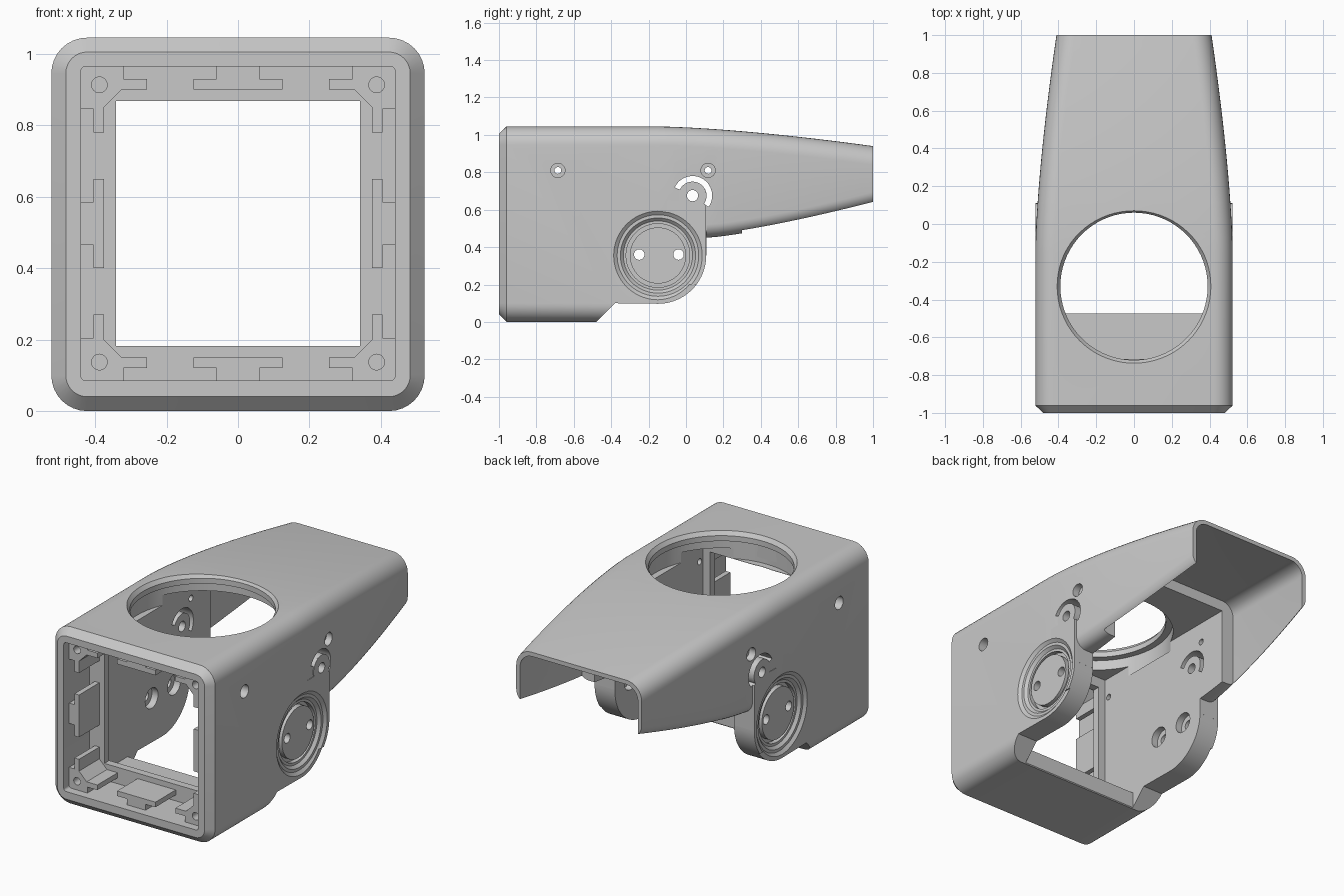
import bpy, bmesh, math

if "Cube" in bpy.data.objects:
    bpy.data.objects.remove(bpy.data.objects["Cube"])

grey = bpy.data.materials.new("plain_grey")
grey.use_nodes = True
COLOUR = (0.58, 0.58, 0.58, 1)
grey.diffuse_color = COLOUR
grey.node_tree.nodes["Principled BSDF"].inputs["Base Color"].default_value = COLOUR

MID = 0.525      # height of the tube axis
HALF = 0.5225    # half width of the housing
INNER = 0.39     # half width between the thick side walls
BACK = 0.108     # rear edge of the ears
THICK = 0.3      # where the thick walls give way to the thin hood
PIVOT = (-0.15, 0.355)
KNOB = (0.035, 0.675)


def loft(name, rings):
    """Closed solid through rings of equal point count."""
    bm = bmesh.new()
    loops = [[bm.verts.new(p) for p in ring] for ring in rings]
    n = len(loops[0])
    for a, b in zip(loops, loops[1:]):
        for i in range(n):
            j = (i + 1) % n
            bm.faces.new((a[i], a[j], b[j], b[i]))
    bm.faces.new(loops[0])
    bm.faces.new(loops[-1])
    bmesh.ops.recalc_face_normals(bm, faces=bm.faces)
    mesh = bpy.data.meshes.new(name)
    bm.to_mesh(mesh)
    bm.free()
    mesh.materials.append(grey)
    ob = bpy.data.objects.new(name, mesh)
    bpy.context.collection.objects.link(ob)
    return ob


def place(p, d, axis):
    return {"x": (d, p[0], p[1]), "y": (p[0], d, p[1]), "z": (p[0], p[1], d)}[axis]


def prism(name, pts, a, b, axis):
    return loft(name, [[place(p, d, axis) for p in pts] for d in (a, b)])


def arc(c, r, a0, a1, n):
    return [(c[0] + r * math.cos(math.radians(a0 + (a1 - a0) * i / n)),
             c[1] + r * math.sin(math.radians(a0 + (a1 - a0) * i / n))) for i in range(n + 1)]


def circle(c, r, n=48):
    return arc(c, r, 0, 360, n)[:-1]


def cone(name, c, r0, r1, a, b, axis):
    return loft(name, [[place(p, d, axis) for p in circle(c, r, 72)] for r, d in ((r0, a), (r1, b))])


def box(name, x, y, z):
    return prism(name, [(x[0], z[0]), (x[1], z[0]), (x[1], z[1]), (x[0], z[1])], y[0], y[1], "y")


def section(y, hw, z0, z1, rt, rb):
    """Rounded rectangle across the housing at depth y."""
    pts = (arc((hw - rt, z1 - rt), rt, 0, 90, 8) + arc((rt - hw, z1 - rt), rt, 90, 180, 8)
           + arc((rb - hw, z0 + rb), rb, 180, 270, 8) + arc((hw - rb, z0 + rb), rb, 270, 360, 8))
    return [(x, y, z) for x, z in pts]


def combine(target, tool, op="DIFFERENCE"):
    mod = target.modifiers.new("cut", "BOOLEAN")
    mod.operation = op
    mod.solver = "EXACT"
    mod.object = tool
    bpy.context.view_layer.objects.active = target
    bpy.ops.object.modifier_apply(modifier=mod.name)
    bpy.data.objects.remove(tool)


def taper(y):
    return max(0, (y + 0.15) / 1.15) ** 1.5


def width(y):
    return HALF - 0.112 * taper(y)


def top(y):
    return 1.045 - 0.105 * taper(y)


def underside(y):
    return 0.45 + 0.175 * max(0, (y - BACK) / (1 - BACK)) ** 1.3


# Outer skin: bevelled square front, straight body, tapering hood
rings = [section(-1, 0.482, 0.04, 1.005, 0.06, 0.06)]
for y in (-0.96, -0.15, -0.07, 0.02, BACK):
    rings.append(section(y, width(y), 0, top(y), 0.1, 0.1))
STEPS = 14
for i in range(STEPS + 1):
    y = BACK + 0.0005 + (1 - BACK - 0.0005) * i / STEPS
    rings.append(section(y, width(y), underside(y), top(y), 0.1, 0.07))
body = loft("housing", rings)

# Flat ears and knob bosses on the sides
for s in (-1, 1):
    combine(body, box("ear", sorted((s * 0.45, s * HALF)), (-0.1, BACK), (0.2, 0.65)), "UNION")
    combine(body, prism("boss", circle(KNOB, 0.075), s * 0.45, s * HALF, "x"), "UNION")

# Side outline below the ears
outline = [(-0.58, -0.1), (-0.38, 0.1)] + arc(PIVOT, 0.258, -90, 0, 24) + [(0.2, 0.355), (0.2, -0.1)]
combine(body, prism("outline", outline, -1, 1, "x"))

# Front recess, window, main cavity and open underside
combine(body, loft("recess", [section(y, 0.44, 0.085, 0.965, 0.015, 0.015) for y in (-1.1, -0.76)]))
combine(body, box("window", (-0.342, 0.342), (-0.8, -0.6), (0.182, 0.868)))
combine(body, box("cavity", (-INNER, INNER), (-0.715, THICK + 0.02), (0.1, 0.93)))
combine(body, box("underside", (-INNER, INNER), (-0.475, THICK + 0.02), (-0.2, 0.5)))

# Thin hood, open at the back and below
hollow = []
for i in range(STEPS + 1):
    y = THICK + 0.75 * i / STEPS
    hollow.append(section(y, width(y) - 0.025, -0.2, top(y) - 0.025, 0.08, 0.01))
combine(body, loft("hood_hollow", hollow))

# Round opening in the roof, wider below a thin lip
ROOF = (0, -0.33)
combine(body, prism("opening", circle(ROOF, 0.39, 72), 0.85, 1.2, "z"))
combine(body, cone("opening_bevel", ROOF, 0.39, 0.424, 1.022, 1.068, "z"))
combine(body, prism("pocket", circle(ROOF, 0.43, 72), 0.87, 0.99, "z"))

# Stepped pivot rings on both sides
SCREWS = [(-0.25, 0.36), (-0.04, 0.36)]
SMALL = [(-0.685, 0.81), (0.118, 0.81)]
for s in (-1, 1):
    combine(body, cone("rim", PIVOT, 0.218, 0.24, s * 0.508, s * 0.525, "x"))
    combine(body, cone("step", PIVOT, 0.185, 0.205, s * 0.492, s * 0.512, "x"))
    combine(body, prism("groove", circle(PIVOT, 0.17, 72), s * 0.465, s * 0.6, "x"))
    combine(body, prism("hub", circle(PIVOT, 0.15, 72), s * 0.44, s * 0.497, "x"), "UNION")
    for c in SCREWS:
        combine(body, prism("counterbore", circle(c, 0.06, 32), s * 0.36, s * 0.43, "x"))
    for c in SMALL:
        combine(body, prism("screw_seat", circle(c, 0.038, 32), s * 0.47, s * 0.6, "x"))

# Holes and curved slots running through both sides
for c, r in [(c, 0.028) for c in SCREWS] + [(c, 0.018) for c in SMALL] + [(KNOB, 0.03)]:
    combine(body, prism("hole", circle(c, r, 32), -0.7, 0.7, "x"))
slot = arc(KNOB, 0.105, -35, 155, 28) + arc(KNOB, 0.075, 155, -35, 28)
combine(body, prism("slot", slot, -0.7, 0.7, "x"))

# Clips in the front recess: a T on each wall, a bracket with a screw hole in each corner
parts = [body]
tee = [(-0.06, 0.45), (-0.06, 0.405), (-0.125, 0.405), (-0.125, 0.375),
       (0.125, 0.375), (0.125, 0.405), (0.06, 0.405), (0.06, 0.45)]
for name, turn in (("top", 0), ("left", 1), ("bottom", 2), ("right", 3)):
    pts = tee
    for _ in range(turn):
        pts = [(v, -u) for u, v in pts]
    parts.append(prism(name + "_clip", [(u, v + MID) for u, v in pts], -0.95, -0.755, "y"))

half = [(0.32, 0.45), (0.32, 0.405), (0.255, 0.405), (0.255, 0.375), (0.325, 0.375)]
corner = [(0.45, 0.45)] + half + [(v, u) for u, v in reversed(half)]
for sx, side in ((1, "left"), (-1, "right")):
    for sz, level in ((1, "top"), (-1, "bottom")):
        bracket = prism(f"{level}_{side}_bracket", [(sx * u, MID + sz * v) for u, v in corner],
                        -0.95, -0.755, "y")
        hole = circle((sx * 0.388, MID + sz * 0.388), 0.022, 24)
        combine(bracket, prism("bracket_hole", hole, -1.1, -0.8, "y"))
        parts.append(bracket)

# Smooth curves, sharp edges
bpy.ops.object.select_all(action="DESELECT")
for ob in parts:
    ob.select_set(True)
bpy.context.view_layer.objects.active = body
bpy.ops.object.shade_smooth_by_angle(angle=math.radians(22))
